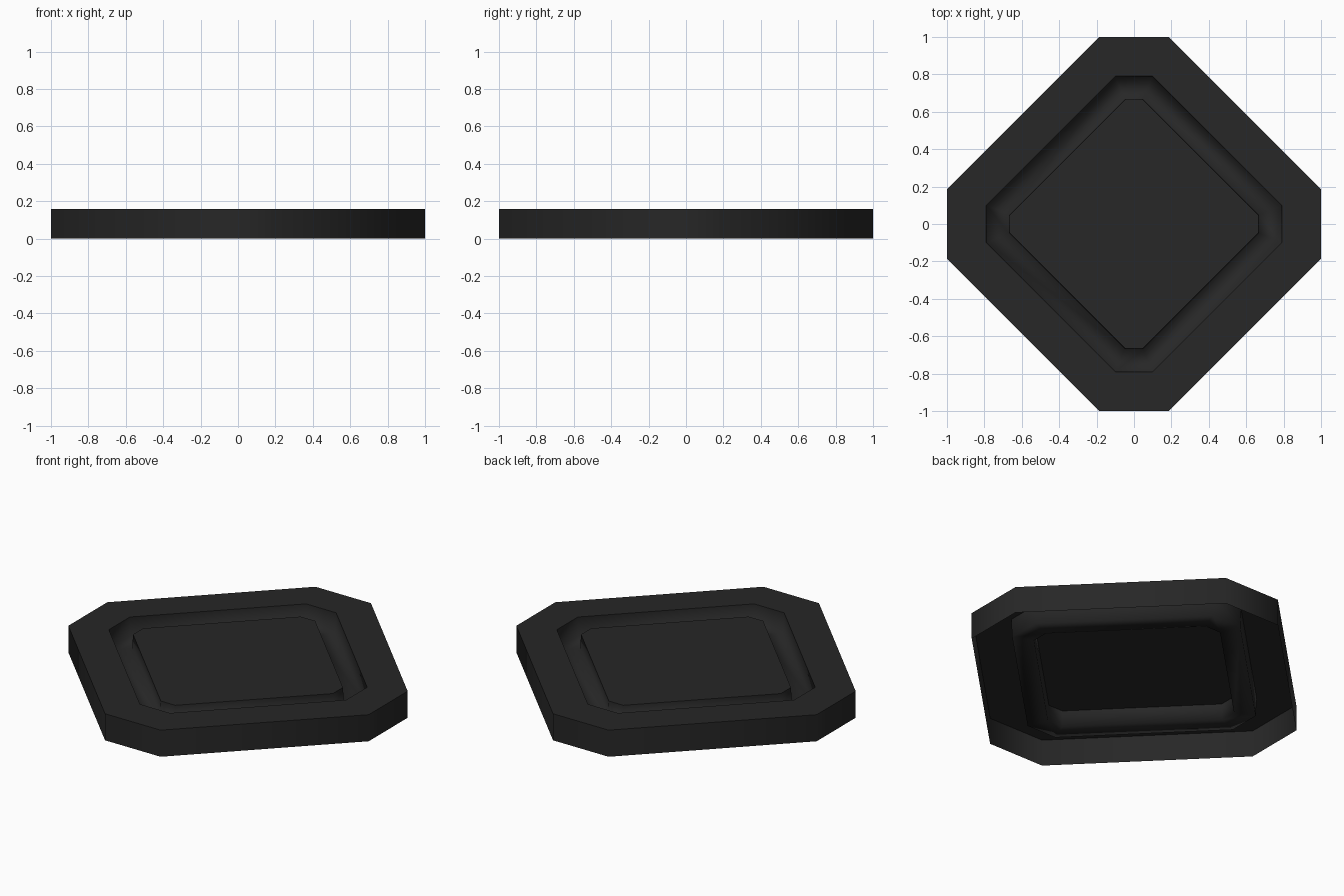
import bpy, bmesh

if "Cube" in bpy.data.objects:
    bpy.data.objects.remove(bpy.data.objects["Cube"])

# Octagon rings from outside bottom to raised centre: (reach, half width of corner cut, z)
RINGS = [
    (1.00, 0.185, 0.0),    # open underside rim
    (1.00, 0.185, 0.16),   # outer top edge
    (0.79, 0.10, 0.16),    # groove outer lip
    (0.785, 0.098, 0.05),  # groove floor, outer
    (0.67, 0.05, 0.05),    # groove floor, inner
    (0.665, 0.048, 0.145), # centre panel edge
]
SHARP = {1, 2, 5}


def octagon(bm, r, c, z):
    pts = [(r, -c), (r, c), (c, r), (-c, r), (-r, c), (-r, -c), (-c, -r), (c, -r)]
    return [bm.verts.new((x, y, z)) for x, y in pts]


# Stepped thin-shell tile
bm = bmesh.new()
loops = [octagon(bm, *ring) for ring in RINGS]
for a, b in zip(loops, loops[1:]):
    for i in range(8):
        j = (i + 1) % 8
        bm.faces.new((a[i], a[j], b[j], b[i]))
bm.faces.new(loops[-1])

# Smooth around the walls, crisp along the top edges
for f in bm.faces:
    f.smooth = True
for k in SHARP:
    for i in range(8):
        bm.edges.get((loops[k][i], loops[k][(i + 1) % 8])).smooth = False

mesh = bpy.data.meshes.new("octagonal_tile")
bm.to_mesh(mesh)
bm.free()
tile = bpy.data.objects.new("octagonal_tile", mesh)
bpy.context.collection.objects.link(tile)

# Near-black finish
mat = bpy.data.materials.new("dark_finish")
mat.diffuse_color = (0.02, 0.02, 0.02, 1)
mat.use_nodes = True
mat.node_tree.nodes["Principled BSDF"].inputs["Base Color"].default_value = mat.diffuse_color
mesh.materials.append(mat)
